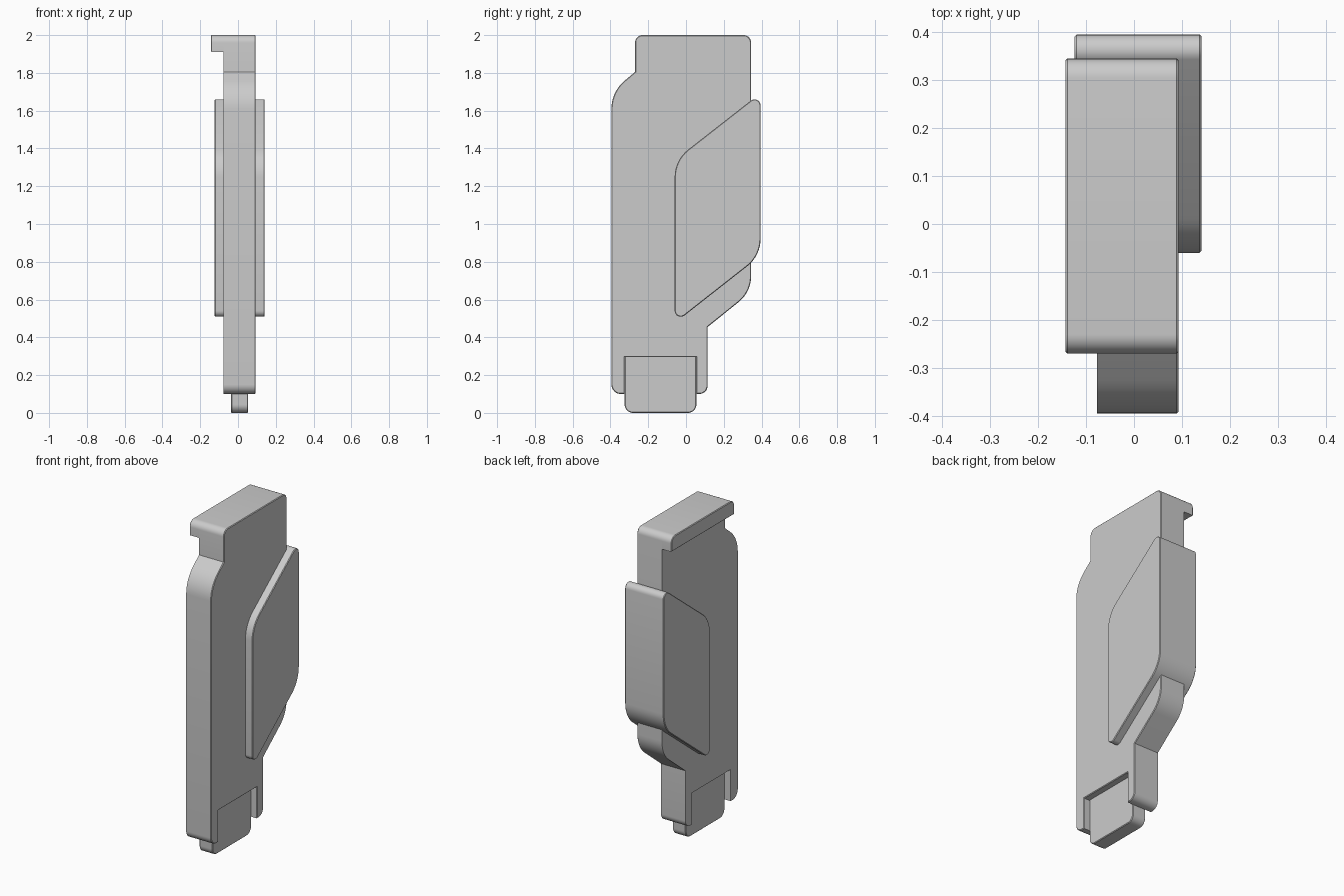
import bpy, bmesh, math
from mathutils import Vector

if "Cube" in bpy.data.objects:
    bpy.data.objects.remove(bpy.data.objects["Cube"])


def rounded(points, steps=8):
    """Turn (y, z, tangent length) corners into a (y, z) outline with circular arcs."""
    out = []
    n = len(points)
    for i, (y, z, t) in enumerate(points):
        p = Vector((0, y, z))
        if t == 0:
            out.append(p)
            continue
        d1 = (Vector((0, *points[i - 1][:2])) - p).normalized()
        d2 = (Vector((0, *points[(i + 1) % n][:2])) - p).normalized()
        half = d1.angle(d2) / 2
        r = t * math.tan(half)
        c = p + (d1 + d2).normalized() * (r / math.sin(half))
        a = (p + d1 * t - c).normalized()
        b = (p + d2 * t - c).normalized()
        for k in range(steps + 1):
            out.append(c + a.slerp(b, k / steps).normalized() * r)
    return out


def plate(name, points, x0, x1, chamfer_sides=(0, 1), chamfer=0.004):
    """Extrude a side profile along x and chamfer the rims of the chosen sides."""
    outline = rounded(points)
    bm = bmesh.new()
    rings = [[bm.verts.new((x, p.y, p.z)) for p in outline] for x in (x0, x1)]
    caps = [bm.faces.new(r) for r in rings]
    n = len(outline)
    for i in range(n):
        j = (i + 1) % n
        bm.faces.new((rings[0][i], rings[0][j], rings[1][j], rings[1][i]))
    bmesh.ops.recalc_face_normals(bm, faces=bm.faces[:])
    edges = [e for s in chamfer_sides for e in caps[s].edges]
    bmesh.ops.bevel(bm, geom=edges, offset=chamfer, segments=1,
                    affect='EDGES', clamp_overlap=True)
    me = bpy.data.meshes.new(name)
    bm.to_mesh(me)
    bm.free()
    ob = bpy.data.objects.new(name, me)
    bpy.context.collection.objects.link(ob)
    bpy.ops.object.select_all(action='DESELECT')
    ob.select_set(True)
    bpy.context.view_layer.objects.active = ob
    bpy.ops.object.shade_smooth_by_angle(angle=math.radians(30))
    return ob


# Main body with the notch between its two feet
plate("body", [
    (-0.395, 0.10, 0.05), (-0.325, 0.10, 0), (-0.325, 0.295, 0),
    (0.055, 0.295, 0), (0.055, 0.10, 0), (0.115, 0.10, 0.045),
    (0.115, 0.455, 0), (0.345, 0.64, 0.085), (0.345, 2.0, 0.04),
    (-0.27, 2.0, 0.04), (-0.27, 1.805, 0), (-0.395, 1.70, 0.09),
], -0.077, 0.093, chamfer_sides=(1,))

# Lip overhanging the left side at the top
plate("top_lip", [
    (-0.27, 1.91, 0), (0.345, 1.91, 0), (0.345, 2.0, 0.04), (-0.27, 2.0, 0.04),
], -0.143, -0.077, chamfer_sides=(0,))

# Slanted grip block passing through the body
plate("side_grip", [
    (-0.06, 0.475, 0.066), (0.395, 0.832, 0.09),
    (0.395, 1.694, 0.066), (-0.06, 1.338, 0.09),
], -0.124, 0.141)

# Thin tab set in the bottom notch
plate("bottom_tab", [
    (-0.325, 0.0, 0.045), (0.055, 0.0, 0.045), (0.055, 0.31, 0), (-0.325, 0.31, 0),
], -0.037, 0.053)
